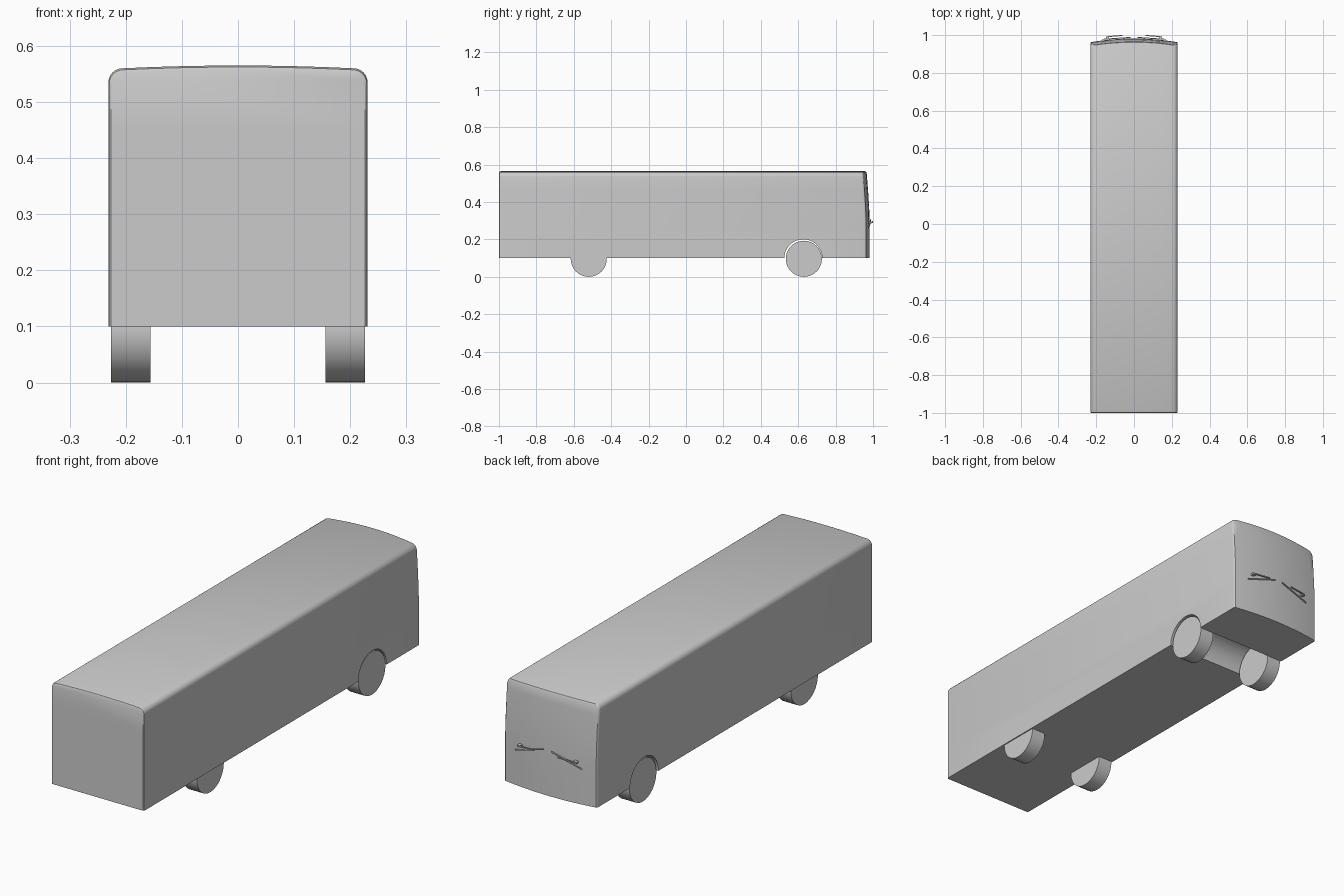
import bpy, bmesh, math
from mathutils import Vector

cube = bpy.data.objects.get("Cube")
if cube:
    bpy.data.objects.remove(cube, do_unlink=True)

grey = bpy.data.materials.new("plain grey")
grey.use_nodes = True
colour = (0.6, 0.6, 0.6, 1)
grey.diffuse_color = colour
grey.node_tree.nodes["Principled BSDF"].inputs["Base Color"].default_value = colour

HALF, FLOOR, ROOF, RADIUS = 0.231, 0.1, 0.56, 0.025
AXLES = (-0.52, 0.63)


def finish(name, bm, smooth=True):
    bmesh.ops.recalc_face_normals(bm, faces=bm.faces)
    mesh = bpy.data.meshes.new(name)
    bm.to_mesh(mesh)
    bm.free()
    mesh.materials.append(grey)
    ob = bpy.data.objects.new(name, mesh)
    bpy.context.collection.objects.link(ob)
    if smooth:
        shade(ob)
    return ob


def shade(ob):
    bpy.ops.object.select_all(action='DESELECT')
    ob.select_set(True)
    bpy.context.view_layer.objects.active = ob
    bpy.ops.object.shade_smooth_by_angle(angle=math.radians(35))


def cylinder(name, x, y, z, radius, width, sides):
    bm = bmesh.new()
    bmesh.ops.create_cone(bm, cap_ends=True, segments=sides, radius1=radius,
                          radius2=radius, depth=width)
    for v in bm.verts:
        v.co = (v.co.z + x, v.co.x + y, v.co.y + z)
    return finish(name, bm)


def front_y(x, z):
    """Windscreen surface: bowed across, leaning back towards the roof."""
    lean = max(0, (z - 0.3) / 0.265)
    return 0.982 - 0.02 * (x / HALF) ** 2 - 0.017 * lean ** 1.4


# Body cross-section: upright sides, rounded shoulders, slightly cambered roof
half = [(HALF, FLOOR + i * 0.0725) for i in range(6)]
for i in range(7):
    a = math.radians(15 * i)
    half.append((HALF - RADIUS + RADIUS * math.cos(a),
                 ROOF - RADIUS + RADIUS * math.sin(a)))
half += [(x, ROOF + 0.005 * (1 - (x / 0.206) ** 2)) for x in (0.15, 0.1, 0.05)]
section = half + [(0, ROOF + 0.005)] + [(-x, z) for x, z in reversed(half)]

# Body shell: rings growing from the rear centre, along the sides, to the nose
bm = bmesh.new()
rings = []


def add_ring(scale, depth):
    ring = []
    for x, z in section:
        x, z = x * scale, FLOOR + (z - FLOOR) * scale
        ring.append(bm.verts.new((x, depth(x, z), z)))
    rings.append(ring)


add_ring(0.98, lambda x, z: -1)
add_ring(0.994, lambda x, z: -0.997)
add_ring(1, lambda x, z: -0.99)
add_ring(1, lambda x, z: front_y(x, z) - 0.009)
add_ring(0.994, lambda x, z: front_y(x, z) - 0.003)
for s in (0.98, 0.9, 0.75, 0.55, 0.3):
    add_ring(s, front_y)
for a, b in zip(rings, rings[1:]):
    for i in range(len(section)):
        j = (i + 1) % len(section)
        bm.faces.new((a[i], a[j], b[j], b[i]))
bm.faces.new(rings[0])
nose = bm.verts.new((0, front_y(0, FLOOR), FLOOR))
for i in range(len(section)):
    bm.faces.new((rings[-1][i], rings[-1][(i + 1) % len(section)], nose))
body = finish("body", bm, False)

# Wheel arches cut right through the width
for y in AXLES:
    cutter = cylinder("arch_cutter", 0, y - 0.003, 0.1, 0.101, 0.6, 48)
    cutter.hide_render = True
    cut = body.modifiers.new("arch", 'BOOLEAN')
    cut.operation, cut.solver, cut.object = 'DIFFERENCE', 'EXACT', cutter
    bpy.context.view_layer.objects.active = body
    bpy.ops.object.modifier_apply(modifier=cut.name)
    bpy.data.objects.remove(cutter, do_unlink=True)
shade(body)

# Wheels
for end, y in zip(("rear", "front"), AXLES):
    for side, sx in (("left", 1), ("right", -1)):
        cylinder(f"{end}_{side}_wheel", sx * 0.191, y, 0.0965, 0.0965, 0.07, 32)


# Windscreen wipers
def bar(name, start, end, lift, thick):
    a, b = (Vector((x, front_y(x, z) + lift, z)) for x, z in (start, end))
    bm = bmesh.new()
    bmesh.ops.create_cube(bm, size=1)
    turn = (b - a).to_track_quat('X', 'Z')
    for v in bm.verts:
        v.co = (a + b) / 2 + turn @ Vector((v.co.x * (b - a).length,
                                            v.co.y * thick, v.co.z * thick))
    finish(name, bm, False)


for side, sx in (("left", 1), ("right", -1)):
    bar(side + "_wiper_blade", (sx * 0.165, 0.262), (sx * 0.02, 0.306), 0.006, 0.005)
    bar(side + "_wiper_arm", (sx * 0.14, 0.29), (sx * 0.06, 0.295), 0.0175, 0.005)
    bar(side + "_wiper_pivot", (sx * 0.14, 0.286), (sx * 0.14, 0.294), 0.009, 0.016)
